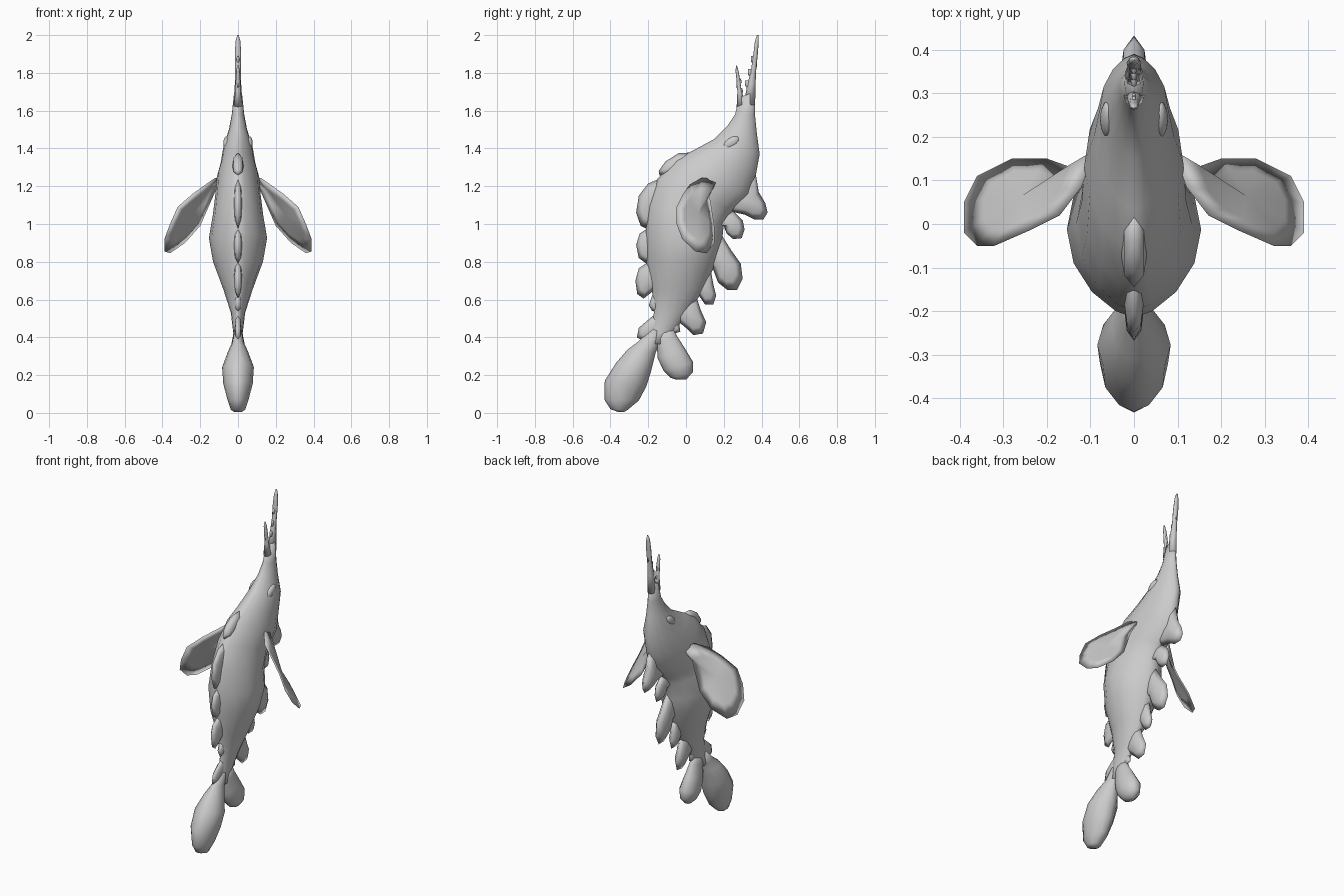
import bpy, bmesh, math
from mathutils import Vector


def finish(name, bm):
    bmesh.ops.recalc_face_normals(bm, faces=bm.faces)
    me = bpy.data.meshes.new(name)
    bm.to_mesh(me)
    bm.free()
    for p in me.polygons:
        p.use_smooth = True
    ob = bpy.data.objects.new(name, me)
    bpy.context.collection.objects.link(ob)
    return ob


def loft(name, sections, sides=12, pinch=0.0):
    """Skin sections, each (front y, z, back y, z, half width); pinch sharpens the ridges."""
    bm = bmesh.new()
    rings = []
    for y0, z0, y1, z1, w in sections:
        a, b = Vector((0, y0, z0)), Vector((0, y1, z1))
        ring = []
        for i in range(sides):
            t = 2 * math.pi * i / sides
            p = (a + b) / 2 + (a - b) / 2 * math.cos(t)
            p.x = w * math.sin(t) * abs(math.sin(t)) ** pinch
            ring.append(bm.verts.new(p))
        rings.append(ring)
    for r, s in zip(rings, rings[1:]):
        for i in range(sides):
            j = (i + 1) % sides
            bm.faces.new((r[i], r[j], s[j], s[i]))
    bm.faces.new(rings[0])
    bm.faces.new(rings[-1])
    return finish(name, bm)


def lobe(name, pts, t):
    """Lens-shaped fin: thin rim from an outline, swollen middle."""
    pts = [Vector((0, *p)) if len(p) == 2 else Vector(p) for p in pts]
    n = len(pts)
    c = sum(pts, Vector()) / n
    normal = Vector()
    for i in range(n):
        normal += (pts[i] - c).cross(pts[(i + 1) % n] - c)
    normal.normalize()
    bm = bmesh.new()
    rim = [bm.verts.new(p) for p in pts]
    for s in (1, -1):
        ins = [bm.verts.new(c + (p - c) * 0.65 + normal * t * 0.75 * s) for p in pts]
        top = bm.verts.new(c + normal * t * s)
        for i in range(n):
            j = (i + 1) % n
            bm.faces.new((rim[i], rim[j], ins[j], ins[i]))
            bm.faces.new((ins[i], ins[j], top))
    return finish(name, bm)


# Body with head, from mouth to tail root
loft("body", [
    (.28, 1.67, .365, 1.70, .022), (.26, 1.58, .365, 1.58, .033),
    (.22, 1.52, .375, 1.48, .048), (.15, 1.45, .39, 1.37, .077),
    (.03, 1.385, .37, 1.26, .092), (-.06, 1.34, .34, 1.15, .113),
    (-.15, 1.24, .25, 1.07, .12), (-.20, 1.10, .20, 1.00, .133),
    (-.215, .95, .19, .90, .154), (-.21, .80, .16, .80, .132),
    (-.18, .65, .10, .66, .078), (-.17, .53, .01, .53, .038),
    (-.19, .43, -.07, .42, .025), (-.20, .37, -.11, .36, .025)], 16, 0.35)

# Long upper beak and short lower jaw
loft("upper_beak", [
    (.305, 1.63, .366, 1.63, .024), (.325, 1.74, .368, 1.74, .017),
    (.345, 1.82, .372, 1.82, .015), (.358, 1.91, .381, 1.91, .017),
    (.365, 1.97, .385, 1.97, .012), (.375, 2.0, .383, 2.0, .004)], 8)
loft("lower_jaw", [
    (.268, 1.62, .318, 1.64, .024), (.272, 1.70, .295, 1.70, .014),
    (.268, 1.76, .287, 1.76, .012), (.262, 1.81, .278, 1.81, .01),
    (.265, 1.84, .270, 1.84, .004)], 8)

# Small teeth along both jaws
for i, (y, z) in enumerate([(.325, 1.73), (.34, 1.79), (.355, 1.86)]):
    lobe(f"upper_tooth_{i}", [(y + .022, z - .03), (y - .012, z),
                              (y - .012, z + .03), (y + .022, z + .03)], .008)
for i, (y, z) in enumerate([(.285, 1.69), (.278, 1.74)]):
    lobe(f"lower_tooth_{i}", [(y - .01, z - .02), (y + .018, z + .01),
                              (y + .012, z + .03), (y - .01, z + .02)], .006)

# Crest and fin lobes down the front edge
front = [
    ([(.06, 1.38), (-.04, 1.375), (-.11, 1.33), (-.145, 1.28), (-.14, 1.258),
      (-.09, 1.258), (0, 1.25)], .03),
    ([(-.06, 1.25), (-.14, 1.24), (-.20, 1.215), (-.25, 1.15), (-.264, 1.06),
      (-.24, .99), (-.20, .97), (-.10, 1.0)], .022),
    ([(-.12, 1.0), (-.2, .98), (-.245, .95), (-.264, .89), (-.25, .82),
      (-.21, .79), (-.12, .80)], .022),
    ([(-.12, .83), (-.20, .80), (-.25, .765), (-.268, .70), (-.258, .63),
      (-.225, .605), (-.18, .64), (-.11, .69)], .022),
    ([(-.11, .66), (-.18, .62), (-.197, .57), (-.18, .54), (-.11, .52)], .018),
    ([(-.11, .54), (-.18, .51), (-.25, .45), (-.26, .40), (-.20, .37),
      (-.12, .40)], .018)]
for i, (pts, t) in enumerate(front):
    lobe(f"front_fin_{i}", pts, t)

# Drooping lobes down the back edge
back = [
    ([(.28, 1.25), (.37, 1.26), (.385, 1.17), (.42, 1.11), (.432, 1.06),
      (.41, 1.025), (.36, 1.025), (.31, 1.05), (.22, 1.07), (.2, 1.16)], .032),
    ([(.13, 1.08), (.25, 1.07), (.30, 1.02), (.31, .97), (.295, .925),
      (.25, .92), (.215, .95), (.20, .99), (.12, 1.0)], .025),
    ([(.09, .97), (.19, .94), (.24, .86), (.29, .79), (.30, .71),
      (.27, .65), (.22, .65), (.17, .69), (.14, .77), (.08, .82)], .032),
    ([(.04, .78), (.13, .76), (.145, .68), (.16, .62), (.145, .575),
      (.10, .575), (.07, .62), (.01, .68)], .026),
    ([(-.01, .65), (.06, .60), (.08, .54), (.107, .48), (.09, .42),
      (.04, .412), (.0, .45), (-.06, .50), (-.07, .58)], .028),
    ([(-.10, .53), (-.04, .50), (-.03, .43), (-.06, .42), (-.12, .45)], .015)]
for i, (pts, t) in enumerate(back):
    lobe(f"back_lobe_{i}", pts, t)

# Tail: long front blade and short back blade
loft("tail_front_blade", [
    (-.19, .45, -.12, .42, .022), (-.25, .38, -.14, .37, .03),
    (-.31, .335, -.16, .32, .052), (-.37, .265, -.185, .22, .084),
    (-.43, .17, -.21, .14, .078), (-.432, .07, -.25, .065, .055),
    (-.40, .02, -.31, .015, .038), (-.36, .005, -.33, .004, .02)], 12, 0.2)
loft("tail_back_blade", [
    (-.18, .43, -.07, .46, .02), (-.155, .37, -.05, .41, .03),
    (-.15, .29, -.005, .34, .045), (-.12, .225, .037, .27, .055),
    (-.08, .185, .037, .215, .04), (-.05, .176, .0, .176, .02)])

# Side fins and eyes, mirrored across x
fin = [(.09, .17, 1.24), (.12, .085, 1.245), (.17, .02, 1.21), (.24, -.015, 1.16),
       (.32, -.05, 1.09), (.36, -.05, 1.0), (.39, -.02, .92), (.39, .05, .855),
       (.36, .11, .845), (.28, .15, .90), (.20, .15, .99), (.13, .125, 1.15)]
for side, s in (("right", 1), ("left", -1)):
    lobe(f"{side}_fin", [(s * x, y, z) for x, y, z in fin], .006)
    bpy.ops.mesh.primitive_uv_sphere_add(segments=12, ring_count=8, radius=1,
        location=(s * .06, .24, 1.43), rotation=(math.radians(35), 0, 0))
    eye = bpy.context.object
    eye.name = f"{side}_eye"
    eye.scale = (.018, .048, .026)
    bpy.ops.object.shade_smooth()
